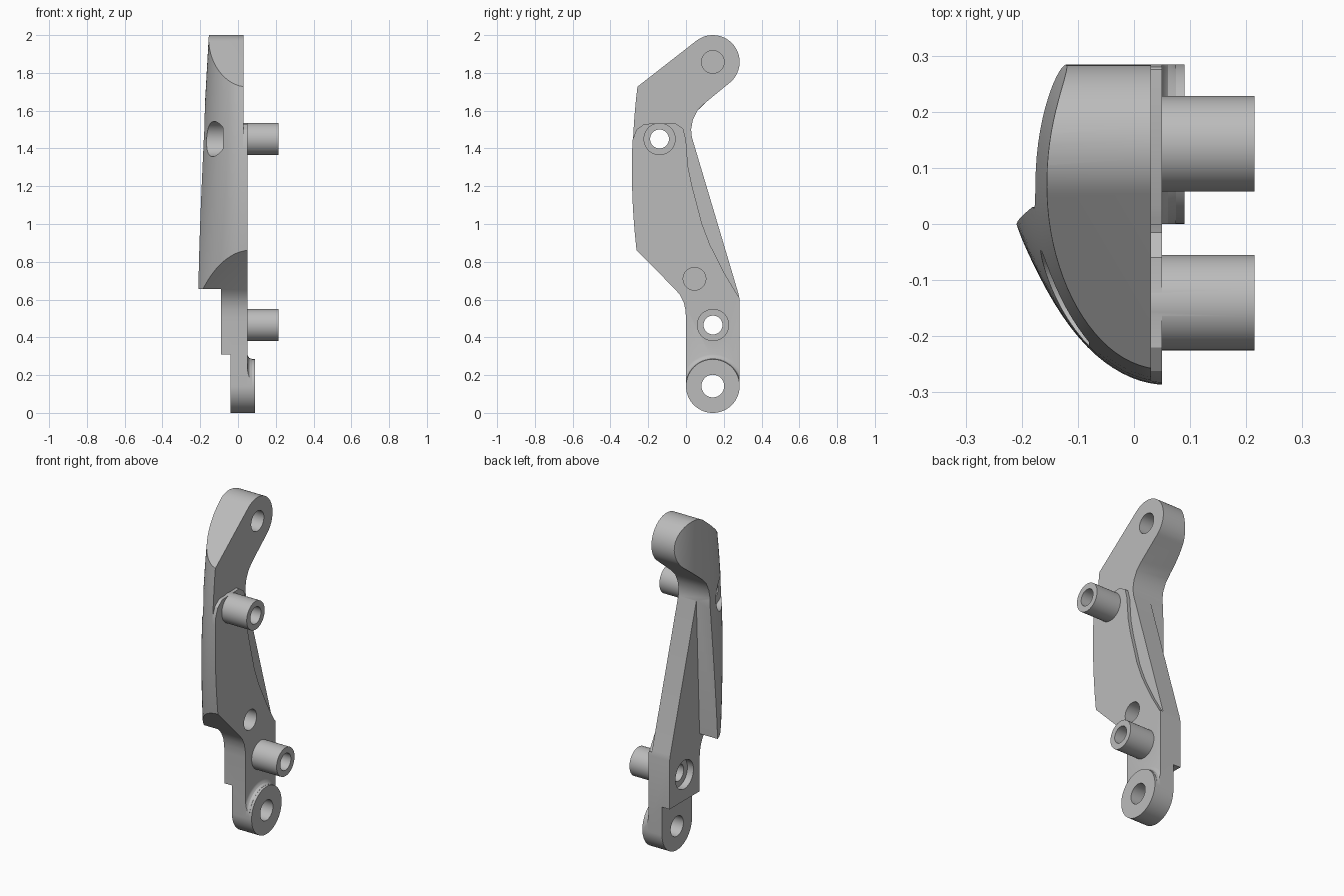
import bpy, bmesh, math

if "Cube" in bpy.data.objects:
    bpy.data.objects.remove(bpy.data.objects["Cube"], do_unlink=True)

grey = bpy.data.materials.new("plain grey")
grey.use_nodes = True
COLOUR = (0.5, 0.5, 0.5, 1)
grey.diffuse_color = COLOUR
grey.node_tree.nodes["Principled BSDF"].inputs["Base Color"].default_value = COLOUR


def loft(name, rings):
    """Closed solid skinned over equal-length rings of points."""
    bm = bmesh.new()
    rows = [[bm.verts.new(p) for p in ring] for ring in rings]
    n = len(rows[0])
    for a, b in zip(rows, rows[1:]):
        for i in range(n):
            j = (i + 1) % n
            bm.faces.new((a[i], a[j], b[j], b[i]))
    bm.faces.new(rows[0])
    bm.faces.new(rows[-1])
    bmesh.ops.recalc_face_normals(bm, faces=bm.faces)
    mesh = bpy.data.meshes.new(name)
    bm.to_mesh(mesh)
    bm.free()
    mesh.materials.append(grey)
    ob = bpy.data.objects.new(name, mesh)
    bpy.context.collection.objects.link(ob)
    return ob


def prism(name, outline, x0, x1):
    """Side outline of (y, z) points extruded across x."""
    return loft(name, [[(x, y, z) for y, z in outline] for x in (x0, x1)])


def lathe(name, centre, profile, n=64):
    """Turned solid along x from (x, radius) pairs."""
    y, z = centre
    return loft(name, [[(x, y + r * math.cos(math.tau * i / n),
                         z + r * math.sin(math.tau * i / n)) for i in range(n)]
                       for x, r in profile])


def rect(y0, y1, z0, z1):
    return [(y0, z0), (y1, z0), (y1, z1), (y0, z1)]


def boolean(target, tool, operation):
    mod = target.modifiers.new("cut", "BOOLEAN")
    mod.operation, mod.solver, mod.object = operation, "EXACT", tool
    bpy.context.view_layer.objects.active = target
    bpy.ops.object.modifier_apply(modifier=mod.name)
    bpy.data.objects.remove(tool, do_unlink=True)


TOP, BOTTOM = (0.142, 1.858), (0.142, 0.142)
UPPER, LOWER, MIDDLE = (-0.14, 1.45), (0.143, 0.465), (0.045, 0.71)
R = 0.142

# Side outline: straight foot, slanted back edge, rounded top lobe
outline = [(0, 0.142), (0.284, 0.142), (0.284, 0.6), (0.278, 0.63), (0.031, 1.46),
           (0.027, 1.5), (0.036, 1.55), (0.06, 1.6), (0.1, 1.64)]
for i in range(33):
    a = math.radians(-53 + 181 * i / 32)
    outline.append((TOP[0] + R * math.cos(a), TOP[1] + R * math.sin(a)))
outline += [(-0.33, 1.67), (-0.33, 0.93), (-0.053, 0.65), (-0.03, 0.622),
            (-0.012, 0.585), (-0.003, 0.545), (0, 0.5)]
arm = prism("bracket_arm", outline, -0.4, 0.05)

# Tapered oval envelope that rounds the outer and front sides
rings = []
for i in range(25):
    z = 2.1 * i / 24
    t = (z - 0.75) / 1.1
    cx, cy, a = 0.07 - 0.02 * t, 0.13 - 0.04 * t, 0.295 - 0.082 * t
    b = cy - min(-0.2, -0.287 + 0.14 * (z - 1.28) ** 2)
    rings.append([(cx + a * math.cos(math.tau * k / 96),
                   cy + b * math.sin(math.tau * k / 96), z) for k in range(96)])
boolean(arm, loft("envelope", rings), "INTERSECT")

# Recess behind the outer shield, and the thinner foot
boolean(arm, prism("shield_recess", [(-0.5, 0), (0.6, 0), (0.6, 1.47), (0.031, 1.47),
                                     (0, 0.655), (-0.5, 0.655)], -0.6, -0.09), "DIFFERENCE")
boolean(arm, prism("foot_step", rect(-0.5, 0.6, -0.1, 0.31), -0.7, -0.04), "DIFFERENCE")

# Lowered inner face outside the raised pad
boolean(arm, prism("pad_relief", [(-0.5, 1.44), (-0.285, 1.44), (-0.262, 1.5), (-0.22, 1.53),
                                  (-0.06, 1.535), (-0.015, 1.505), (0, 1.445), (0.01, 1.31),
                                  (0.03, 1.21), (0.052, 1.127), (0.085, 1.0), (0.127, 0.89),
                                  (0.206, 0.735), (0.275, 0.62), (0.5, 0.6), (0.5, 2.3),
                                  (-0.5, 2.3)], 0.03, 0.3), "DIFFERENCE")

# Bottom lobe with a small filleted collar
collar = lathe("collar", BOTTOM, [(0.03, 0.168), (0.05, 0.168), (0.053, 0.157),
                                  (0.061, 0.148), (0.075, 0.143)])
boolean(collar, prism("collar_clip", rect(0, 0.284, 0.142, 0.5), -0.5, 0.5), "INTERSECT")
boolean(arm, collar, "UNION")
boolean(arm, lathe("bottom_lobe", BOTTOM, [(-0.04, R), (0.09, R)], 96), "UNION")

# Two hollow standoffs
for centre in (UPPER, LOWER):
    boolean(arm, lathe("standoff", centre, [(0.0, 0.085), (0.215, 0.085)]), "UNION")

# Through holes with counterbores on the outer side, then blind holes
for centre, seat, bore in ((UPPER, -0.08, 0.093), (LOWER, -0.05, 0.085)):
    boolean(arm, lathe("bolt_hole", centre, [(-0.5, bore), (seat, bore),
                                             (seat, 0.05), (0.4, 0.05)]), "DIFFERENCE")
for centre, depth in ((TOP, -0.08), (MIDDLE, -0.05), (BOTTOM, -0.3)):
    boolean(arm, lathe("pin_hole", centre, [(depth, 0.06), (0.4, 0.06)]), "DIFFERENCE")

bpy.ops.object.select_all(action="DESELECT")
arm.select_set(True)
bpy.context.view_layer.objects.active = arm
bpy.ops.object.shade_smooth_by_angle(angle=math.radians(28))
